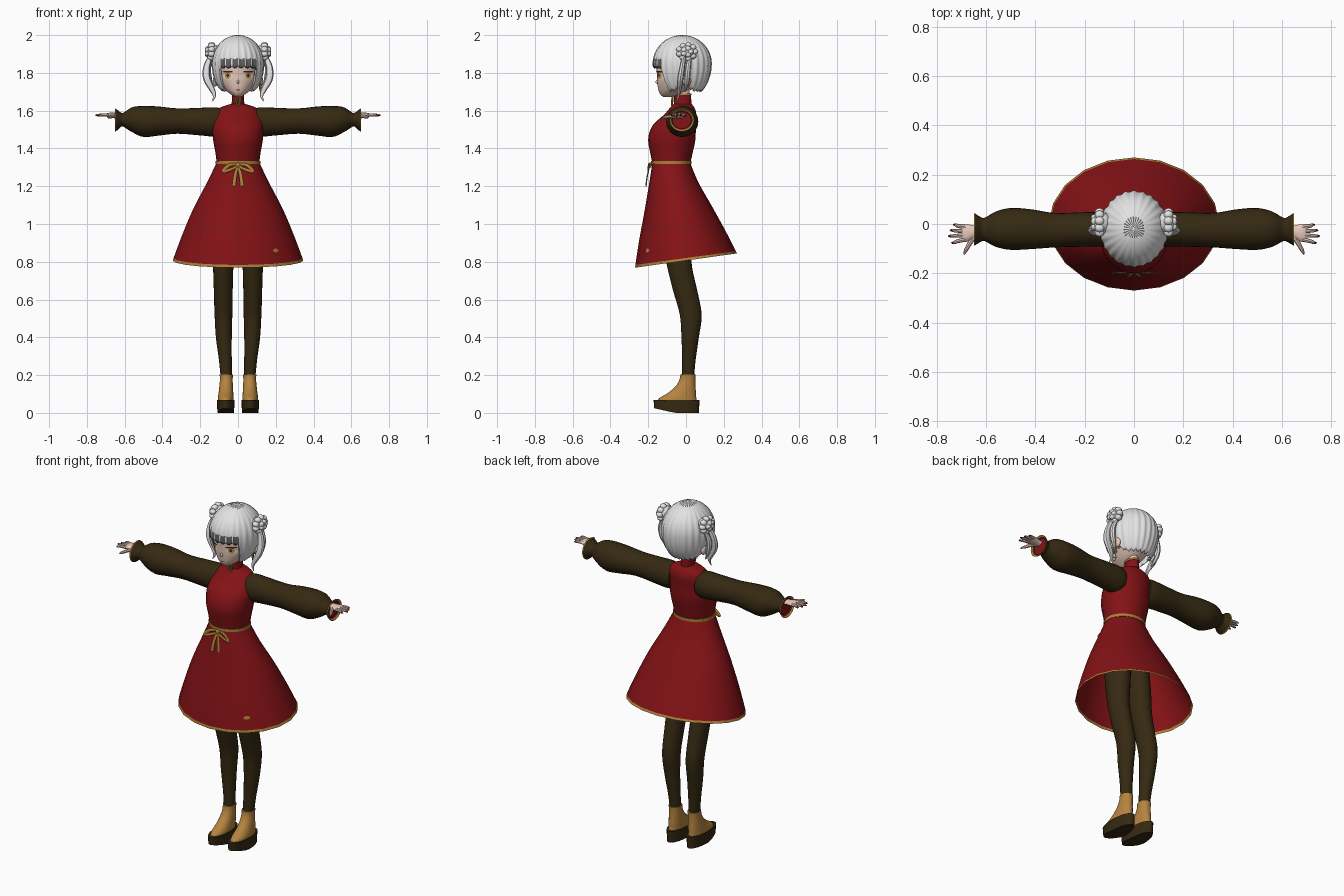
import bpy, bmesh, math
from mathutils import Vector
from mathutils.bvhtree import BVHTree

if "Cube" in bpy.data.objects:
    bpy.data.objects.remove(bpy.data.objects["Cube"])
parts = []


def material(name, *rgb):
    m = bpy.data.materials.new(name)
    m.use_nodes = True
    m.diffuse_color = (*rgb, 1)
    m.node_tree.nodes["Principled BSDF"].inputs["Base Color"].default_value = (*rgb, 1)
    return m


RED = material("dark_red_cloth", 0.23, 0.006, 0.008)
BROWN = material("dark_brown_cloth", 0.035, 0.022, 0.006)
GOLD = material("gold_trim", 0.42, 0.22, 0.04)
TAN = material("tan_leather", 0.46, 0.23, 0.05)
SKIN = material("skin", 0.85, 0.62, 0.52)
HAIR = material("silver_hair", 0.76, 0.76, 0.76)
GREY = material("grey_hair", 0.12, 0.12, 0.12)
WHITE = material("eye_white", 0.8, 0.75, 0.7)
AMBER = material("amber_iris", 0.6, 0.32, 0.05)
DARK = material("dark_lash", 0.03, 0.02, 0.02)


def finish(name, bm, *mats):
    bmesh.ops.recalc_face_normals(bm, faces=bm.faces)
    me = bpy.data.meshes.new(name)
    bm.to_mesh(me)
    bm.free()
    for m in mats:
        me.materials.append(m)
    ob = bpy.data.objects.new(name, me)
    bpy.context.collection.objects.link(ob)
    parts.append(ob)
    return ob


def paint(ob, mat, rule):
    ob.data.materials.append(mat)
    for f in ob.data.polygons:
        if rule(f.center):
            f.material_index = len(ob.data.materials) - 1


def refine(rows, steps):
    """Catmull-Rom interpolation of a list of tuples."""
    out = []
    for i in range(len(rows) - 1):
        p0, p1, p2, p3 = (rows[max(0, min(len(rows) - 1, i + k))] for k in (-1, 0, 1, 2))
        for s in range(steps):
            t = s / steps
            out.append(tuple(b + t / 2 * (c - a + t * (2*a - 5*b + 4*c - d + t * (3*(b - c) + d - a)))
                             for a, b, c, d in zip(p0, p1, p2, p3)))
    return out + [rows[-1]]


def skin_rings(name, rings, mat, caps=True):
    bm = bmesh.new()
    rows = [[bm.verts.new(c) for c in ring] for ring in rings]
    n = len(rows[0])
    for a, b in zip(rows, rows[1:]):
        for j in range(n):
            bm.faces.new((a[j], a[(j + 1) % n], b[(j + 1) % n], b[j]))
    if caps:
        bm.faces.new(rows[0])
        bm.faces.new(rows[-1])
    return finish(name, bm, mat)


def loft(name, rows, mat, axis="z", side=1, n=24, steps=4, caps=True, warp=None):
    """Ellipses (position, centre u, centre v, radius u, radius v) along an axis."""
    rings = []
    for p, cu, cv, ru, rv in refine(rows, steps):
        ring = []
        for j in range(n):
            a = math.tau * j / n
            u, v = cu + ru * math.cos(a), cv + rv * math.sin(a)
            c = Vector((u, v, p) if axis == "z" else (p, u, v))
            if warp:
                c.z += warp(c)
            c.x *= side
            ring.append(c)
        rings.append(ring)
    return skin_rings(name, rings, mat, caps)


def sweep(name, path, mat, side=1, n=8, flat=1.0, steps=4):
    """Tube through (x, y, z, radius) points."""
    pts = refine(path, steps)
    rings = []
    for i, p in enumerate(pts):
        tan = Vector(pts[min(i + 1, len(pts) - 1)][:3]) - Vector(pts[max(i - 1, 0)][:3])
        u = tan.cross((0, 1, 0)).normalized()
        v = tan.cross(u).normalized()
        ring = []
        for j in range(n):
            a = math.tau * j / n
            c = Vector(p[:3]) + p[3] * (u * math.cos(a) + v * flat * math.sin(a))
            ring.append((c.x * side, c.y, c.z))
        rings.append(ring)
    return skin_rings(name, rings, mat)


def blobs(name, mat, items):
    """Ellipsoids (centre, scale) joined in one object."""
    bm = bmesh.new()
    for c, s in items:
        vs = bmesh.ops.create_icosphere(bm, subdivisions=2, radius=1)["verts"]
        for v in vs:
            v.co = Vector(c) + v.co * Vector(s)
    return finish(name, bm, mat)


def plate(name, target, x, z, rx, rz, mat, lift):
    """Thin disc laid on the front of another part."""
    tree = BVHTree.FromPolygons([v.co for v in target.data.vertices],
                                [p.vertices[:] for p in target.data.polygons])
    bm = bmesh.new()
    bmesh.ops.create_circle(bm, cap_ends=True, cap_tris=True, radius=1, segments=20)
    for v in bm.verts:
        px, pz = x + v.co.x * rx, z + v.co.y * rz
        hit = tree.ray_cast(Vector((px, -1, pz)), Vector((0, 1, 0)))[0]
        v.co = (px, hit.y - lift, pz)
    return finish(name, bm, mat)


# Dress
loft("bodice", [(1.32, 0, -.078, .112, .1), (1.38, 0, -.077, .12, .113), (1.45, 0, -.075, .132, .125),
                (1.52, 0, -.063, .134, .115), (1.58, 0, -.03, .122, .085), (1.615, 0, -.02, .095, .065),
                (1.635, 0, -.018, .04, .048)], RED)
skirt = loft("skirt", [(1.325, 0, -.078, .113, .1), (1.22, 0, -.065, .165, .13), (1.08, 0, -.04, .238, .18),
                       (.94, 0, -.019, .297, .229), (.82, 0, -.002, .341, .266), (.808, 0, 0, .345, .27)],
             RED, n=20, caps=False, warp=lambda c: .14 * c.y * (1.325 - c.z) / .517)
paint(skirt, GOLD, lambda c: c.z - .14 * c.y < .822)
plate("skirt_emblem", skirt, .2, .86, .014, .01, GOLD, .004)
loft("collar", [(1.6, 0, -.018, .04, .05), (1.63, 0, -.018, .034, .047), (1.685, 0, -.018, .032, .045)], RED)
loft("collar_trim", [(1.682, 0, -.018, .035, .048), (1.692, 0, -.018, .035, .048)], GOLD, steps=1)
for s in (-1, 1):
    sweep("collar_clasp", [(.004, -.068, 1.69, .004), (.012, -.072, 1.66, .006),
                           (.004, -.075, 1.625, .005)], GOLD, s)

# Belt and bow
loft("belt", [(1.317, 0, -.078, .118, .106), (1.333, 0, -.078, .118, .106)], GOLD, steps=1)
blobs("bow_knot", GOLD, [((0, -.19, 1.312), (.014, .01, .014))])
for s in (-1, 1):
    sweep("bow_loop", [(0, -.188, 1.315, .006), (.045, -.198, 1.312, .009), (.08, -.2, 1.278, .009),
                       (.04, -.2, 1.288, .008), (0, -.192, 1.308, .006)], GOLD, s, flat=.4)
    sweep("bow_tail", [(0, -.19, 1.31, .006), (.014, -.204, 1.26, .009),
                       (.022, -.212, 1.2, .01)], GOLD, s, flat=.35)

for s, tag in ((1, "left"), (-1, "right")):
    # Sleeve with flared cuff and lining
    sleeve = loft(tag + "_sleeve", [
        (.085, -.02, 1.54, .062, .07), (.12, -.021, 1.54, .07, .078), (.2, -.022, 1.542, .07, .073),
        (.32, -.025, 1.545, .07, .067), (.42, -.021, 1.545, .081, .077), (.5, -.02, 1.543, .085, .082),
        (.56, -.021, 1.552, .072, .066), (.605, -.022, 1.552, .048, .038), (.62, -.022, 1.552, .049, .038),
        (.645, -.022, 1.55, .064, .059), (.65, -.022, 1.55, .063, .058), (.638, -.022, 1.55, .05, .045)],
        BROWN, "x", s)
    paint(sleeve, GOLD, lambda c: abs(c.x) > .645)
    paint(sleeve, RED, lambda c: abs(c.x) > .63 and math.hypot(c.y + .022, c.z - 1.55) < .05)

    # Hand
    loft(tag + "_palm", [(.61, -.025, 1.57, .02, .016), (.65, -.032, 1.574, .026, .015),
                         (.68, -.036, 1.577, .036, .012), (.698, -.036, 1.577, .035, .008)], SKIN, "x", s, 12)
    for i, (tip, y) in enumerate(((.735, -.003), (.748, -.026), (.755, -.049), (.742, -.076))):
        base = -.012 - .017 * i
        finger = sweep(tag + "_finger", [(.685, base, 1.577, .009), (.715, (base + y) / 2, 1.578, .008),
                                         (tip - .01, y, 1.576, .006), (tip, y, 1.575, .002)], SKIN, s)
        paint(finger, RED, lambda c: abs(c.x) > tip - .009)
    sweep(tag + "_thumb", [(.645, -.04, 1.572, .013), (.665, -.075, 1.57, .01),
                           (.682, -.105, 1.566, .008), (.69, -.124, 1.565, .003)], SKIN, s)

    # Leg, shoe and sole
    loft(tag + "_leg", [(1.25, .055, -.07, .05, .07), (1.05, .064, -.06, .064, .08), (.9, .073, -.047, .06, .075),
                        (.78, .078, -.035, .054, .066), (.65, .078, -.005, .05, .064), (.52, .077, .025, .047, .058),
                        (.4, .075, .022, .042, .046), (.28, .067, .015, .034, .036),
                        (.19, .062, .01, .03, .033)], BROWN, side=s)
    loft(tag + "_shoe", [(.04, .065, -.045, .042, .108), (.075, .065, -.045, .042, .1), (.105, .064, -.022, .039, .075),
                         (.14, .063, -.003, .036, .053), (.175, .062, .007, .034, .042),
                         (.202, .062, .01, .035, .04)], TAN, side=s)
    loft(tag + "_sole", [(0, .065, -.05, .044, .118), (.068, .065, -.05, .047, .122)], BROWN, side=s, steps=1,
         warp=lambda c: .025 * max(0, (-c.y - .06) / .11) * (1 - c.z / .068))

# Head and neck
loft("neck", [(1.58, 0, -.015, .028, .034), (1.72, 0, -.015, .028, .034)], SKIN, steps=1)
head = loft("head", [(1.672, 0, -.1, .012, .018), (1.685, 0, -.085, .036, .05), (1.71, 0, -.066, .066, .08),
                     (1.75, 0, -.047, .095, .105), (1.79, 0, -.034, .108, .12), (1.85, 0, -.025, .115, .13),
                     (1.91, 0, -.02, .1, .115), (1.96, 0, -.02, .05, .06)], SKIN, n=40, steps=5)
blobs("nose", SKIN, [((0, -.153, 1.752), (.007, .01, .01))])
plate("mouth", head, 0, 1.71, .011, .0025, RED, .002)
for s, tag in ((1, "left"), (-1, "right")):
    x = .054 * s
    plate(tag + "_eye_white", head, x, 1.785, .026, .02, WHITE, .002)
    plate(tag + "_iris", head, x, 1.786, .016, .019, AMBER, .004)
    plate(tag + "_pupil", head, x, 1.787, .006, .009, DARK, .006)
    plate(tag + "_lash", head, x, 1.806, .028, .005, DARK, .007)
    blobs(tag + "_ear", SKIN, [((.12 * s, .005, 1.757), (.014, .022, .03))])
sweep("earring", [(.118, -.03, 1.745, .004), (.118, -.03, 1.725, .007), (.118, -.03, 1.7, .002)], GOLD)


# Hair cap: fringe in front, long locks beside the face, bob at the back
def hair_bottom(deg):
    fringe = max(0, min(1, (50 - deg) / 6))
    side = math.exp(-((deg - 95) / 18) ** 2)
    return 1.705 + .125 * fringe + .03 * side


N, M = 144, 24
bm = bmesh.new()
rows = []
for i in range(M + 1):
    row = []
    for j in range(N):
        a = math.tau * j / N
        deg = abs((math.degrees(a) + 180) % 360 - 180)
        wave = math.cos(24 * a)
        low = hair_bottom(deg) + .006 * wave
        phi = .04 + (math.acos((low - 1.85) / .2) - .04) * i / M
        r = math.sin(phi) * (1 + .018 * wave * math.sin(phi))
        z = 1.85 + math.cos(phi) * (.15 if phi < math.pi / 2 else .2)
        row.append(bm.verts.new((.137 * r * math.sin(a), -.02 - .154 * r * math.cos(a), z)))
    rows.append(row)
bm.faces.new(rows[0])
for i in range(M):
    for j in range(N):
        k = (j + 1) % N
        f = bm.faces.new((rows[i][j], rows[i][k], rows[i + 1][k], rows[i + 1][j]))
        in_front = min(j, N - j) < 18
        f.material_index = int((i < 3 and j % 6 < 3) or (in_front and i > M - 5 and j % 6 != 0))
hair = finish("hair_cap", bm, HAIR, GREY)
mod = hair.modifiers.new("thickness", "SOLIDIFY")
mod.thickness, mod.offset = .01, -1

# Braided buns with hanging locks
for s, tag in ((1, "left"), (-1, "right")):
    items = [((.132 * s, .005, 1.912), (.04, .045, .04))]
    for k in range(9):
        a = math.tau * k / 9
        items.append(((.14 * s, .005 + .042 * math.cos(a), 1.912 + .036 * math.sin(a)), (.02, .018, .016)))
    for k in range(5):
        a = math.tau * k / 5
        items.append(((.162 * s, .005 + .019 * math.cos(a), 1.912 + .017 * math.sin(a)), (.013, .016, .014)))
    blobs(tag + "_bun", HAIR, items)
    sweep(tag + "_front_lock", [(.145, -.01, 1.89, .012), (.166, -.02, 1.83, .018), (.165, -.03, 1.77, .02),
                                (.138, -.035, 1.715, .015), (.125, -.04, 1.68, .009),
                                (.135, -.045, 1.65, .002)], HAIR, s, flat=.8)
    sweep(tag + "_back_lock", [(.14, .02, 1.88, .01), (.158, .01, 1.82, .015), (.15, .005, 1.76, .014),
                               (.125, -.005, 1.7, .003)], HAIR, s)

# Smooth shading with sharp edges kept
bpy.ops.object.select_all(action="DESELECT")
for ob in parts:
    ob.select_set(True)
bpy.context.view_layer.objects.active = parts[0]
bpy.ops.object.shade_smooth_by_angle(angle=math.radians(40))
